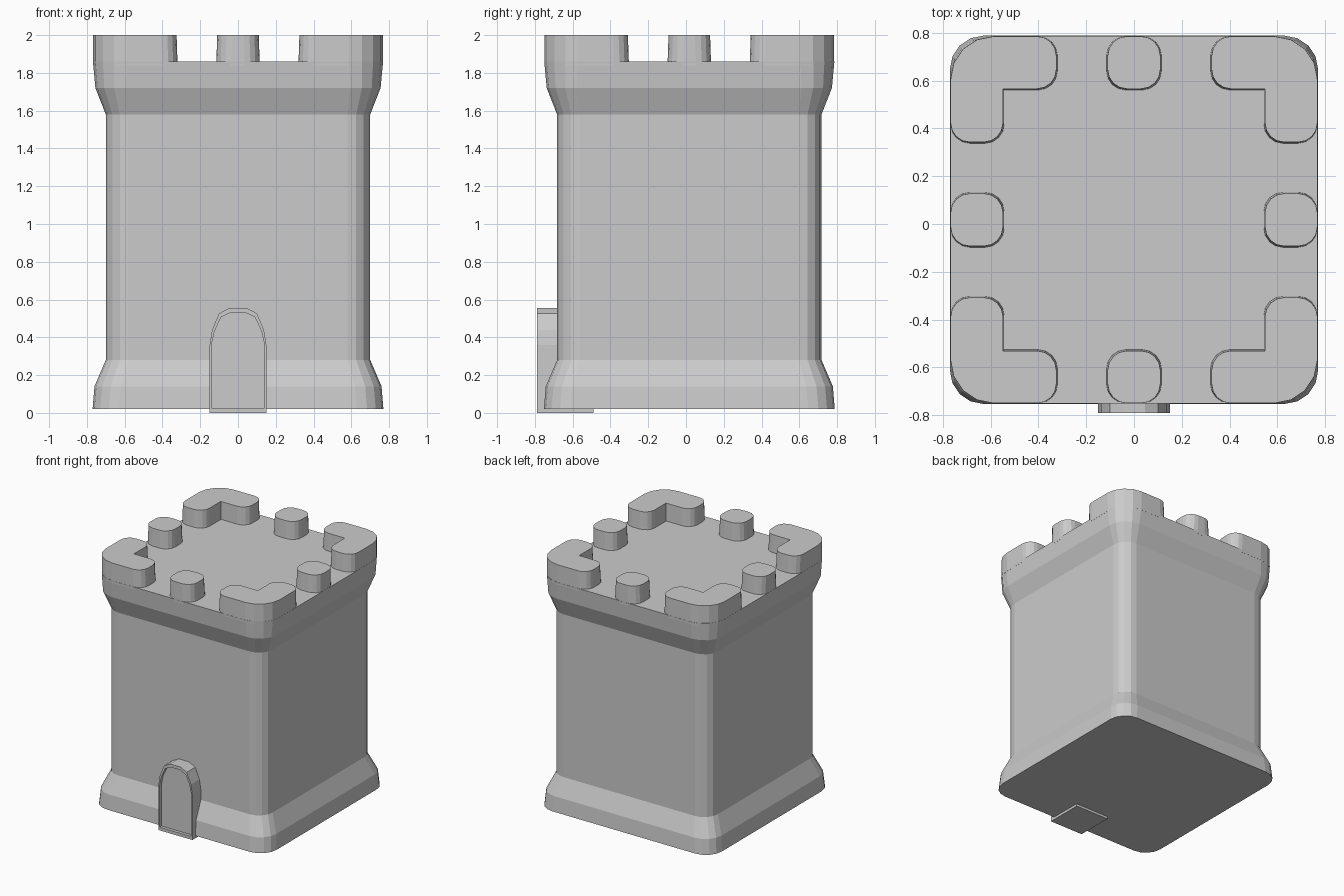
import bpy
import math
from mathutils import Vector

if "Cube" in bpy.data.objects:
    bpy.data.objects.remove(bpy.data.objects["Cube"])

CY = 0.0175  # tower centre in y (the door sticks out at the front)


def rounded(points, segs=4):
    """Outline from (x, y, radius) right-angled corners."""
    out = []
    n = len(points)
    for i, (x, y, r) in enumerate(points):
        p = Vector((x, y))
        if r == 0:
            out.append(p)
            continue
        u = (Vector(points[i - 1][:2]) - p).normalized()
        v = (Vector(points[(i + 1) % n][:2]) - p).normalized()
        c = p + (u + v) * r
        for k in range(segs + 1):
            t = math.pi / 2 * k / segs
            out.append(c - (v * math.cos(t) + u * math.sin(t)) * r)
    return out


def rect(x0, x1, y0, y1, r):
    return [(x0, y0, r), (x1, y0, r), (x1, y1, r), (x0, y1, r)]


def loft(name, rings, caps=True):
    """Skin a list of equal-length rings of 3D points."""
    n = len(rings[0])
    verts = [tuple(p) for ring in rings for p in ring]
    faces = []
    for a in range(len(rings) - 1):
        for i in range(n):
            j = (i + 1) % n
            faces.append((a * n + i, a * n + j, (a + 1) * n + j, (a + 1) * n + i))
    if caps:
        faces.append(tuple(reversed(range(n))))
        faces.append(tuple(range((len(rings) - 1) * n, len(rings) * n)))
    me = bpy.data.meshes.new(name)
    me.from_pydata(verts, [], faces)
    ob = bpy.data.objects.new(name, me)
    bpy.context.collection.objects.link(ob)
    return ob


def level(outline, z):
    return [(p.x, p.y + CY, z) for p in outline]


# tower body: (height, half width, corner radius)
profile = [(0.02, 0.77, 0.14), (0.14, 0.76, 0.14), (0.28, 0.70, 0.12),
           (1.58, 0.70, 0.12), (1.72, 0.755, 0.16), (1.86, 0.768, 0.18)]
loft("tower_body", [level(rounded(rect(-h, h, -h, h, r)), z) for z, h, r in profile])


# battlements
def merlon(name, shape, turn):
    def ring(g, z):
        pts = rounded(shape(g))
        c, s = round(math.cos(turn)), round(math.sin(turn))
        return level([Vector((c * p.x - s * p.y, s * p.x + c * p.y)) for p in pts], z)
    loft(name, [ring(0.006, 1.84), ring(0.004, 1.88), ring(0, 2.0)])


def block(g):
    return rect(-0.11 - g, 0.11 + g, 0.548 - g, 0.767, 0.08)


def corner(g):
    a, b, o = 0.325 - g, 0.548 - g, 0.767
    return [(a, b, 0.08), (b, b, 0), (b, a, 0.08), (o, a, 0.08), (o, o, 0.18), (a, o, 0.08)]


for i in range(4):
    merlon(f"middle_merlon_{i}", block, i * math.pi / 2)
    merlon(f"corner_merlon_{i}", corner, i * math.pi / 2)


# door: half profile mirrored into an arch in the xz plane
def arch(half, y):
    pts = half + [(-x, z) for x, z in reversed(half)]
    return [(x, y, z) for x, z in pts]


outer = [(0.15, 0.01), (0.15, 0.36), (0.137, 0.44), (0.10, 0.527), (0.045, 0.555)]
inner = [(0.14, 0.025), (0.14, 0.36), (0.125, 0.43), (0.09, 0.507), (0.04, 0.53)]
loft("door_frame", [arch(outer, -0.66), arch(outer, -0.79),
                    arch(inner, -0.79), arch(inner, -0.765)])

# doorstep running under the wall
step = rect(-0.15, 0.15, -0.79 - CY, -0.49 - CY, 0)
loft("doorstep", [level(rounded(step), 0), level(rounded(step), 0.025)])
